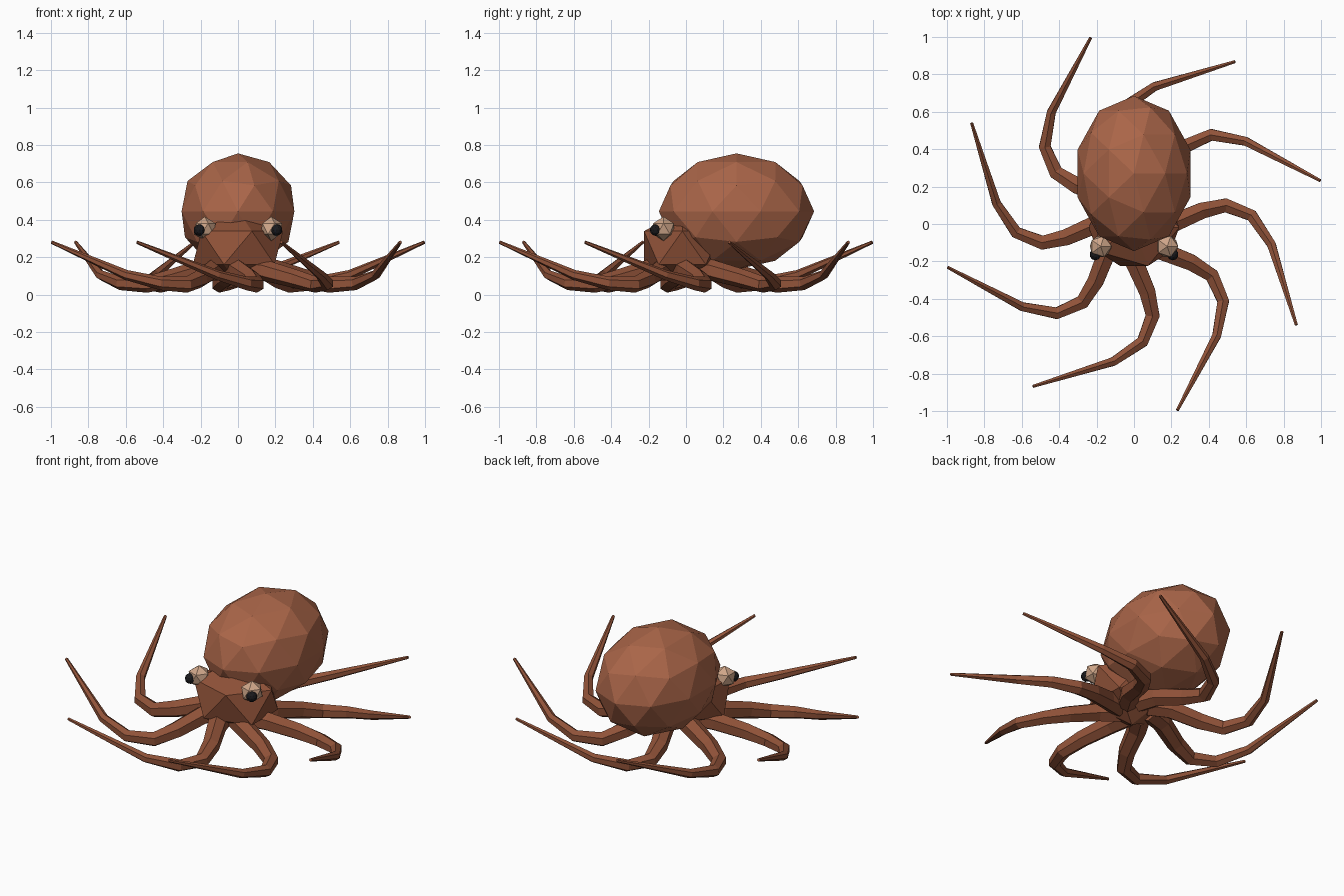
import bpy, bmesh, math
from mathutils import Vector, Matrix

if "Cube" in bpy.data.objects:
    bpy.data.objects.remove(bpy.data.objects["Cube"])


def material(name, rgb):
    m = bpy.data.materials.new(name)
    m.diffuse_color = (*rgb, 1)
    m.use_nodes = True
    m.node_tree.nodes["Principled BSDF"].inputs["Base Color"].default_value = m.diffuse_color
    return m


SKIN = material("skin", (0.40, 0.13, 0.065))
DARK_SKIN = material("dark_skin", (0.28, 0.085, 0.04))
EYE = material("eye_tan", (0.62, 0.38, 0.25))
BLACK = material("black", (0.01, 0.01, 0.012))


def finish(name, bm, mat):
    bmesh.ops.recalc_face_normals(bm, faces=bm.faces)
    me = bpy.data.meshes.new(name)
    bm.to_mesh(me)
    bm.free()
    me.materials.append(mat)
    ob = bpy.data.objects.new(name, me)
    bpy.context.collection.objects.link(ob)
    return ob


def ball(name, center, radii, subdivisions, mat):
    bm = bmesh.new()
    bmesh.ops.create_icosphere(bm, subdivisions=subdivisions, radius=1)
    bmesh.ops.scale(bm, vec=radii, verts=bm.verts)
    bmesh.ops.translate(bm, vec=center, verts=bm.verts)
    return finish(name, bm, mat)


# Body
ball("mantle", (0, 0.27, 0.445), (0.317, 0.415, 0.31), 2, SKIN)
ball("head", (0, -0.02, 0.25), (0.27, 0.24, 0.20), 1, DARK_SKIN)

# Eyes
for side, s in (("left", -1), ("right", 1)):
    ball(f"{side}_eye", (0.178 * s, -0.12, 0.352), (0.065,) * 3, 1, EYE)
    ball(f"{side}_pupil", (0.207 * s, -0.163, 0.345), (0.031,) * 3, 2, BLACK)

# Arm path: x, y, z, thickness radius
ARM = [(-0.03, -0.08, 0.14, 0.060),
       (0.00, -0.20, 0.13, 0.056),
       (0.07, -0.36, 0.085, 0.050),
       (0.10, -0.49, 0.053, 0.043),
       (0.045, -0.63, 0.06, 0.036),
       (-0.11, -0.735, 0.105, 0.027),
       (-0.54, -0.868, 0.28, 0.009)]
SIDES = 6


def arm(name, angle):
    bm = bmesh.new()
    pts = [Vector(p[:3]) for p in ARM]
    rings = []
    for i, p in enumerate(pts):
        before = (p - pts[max(i - 1, 0)]).normalized()
        after = (pts[min(i + 1, len(pts) - 1)] - p).normalized()
        t = (before + after).normalized()
        across = t.cross(Vector((0, 0, 1))).normalized()
        up = across.cross(t)
        r = ARM[i][3]
        rings.append([bm.verts.new(p + r * (math.sin(a) * across + math.cos(a) * up))
                      for a in (math.tau * k / SIDES for k in range(SIDES))])
    for a, b in zip(rings, rings[1:]):
        for k in range(SIDES):
            n = (k + 1) % SIDES
            bm.faces.new((a[k], a[n], b[n], b[k]))
    bm.faces.new(rings[0])
    bm.faces.new(rings[-1])
    bm.transform(Matrix.Rotation(angle, 4, 'Z'))
    finish(name, bm, DARK_SKIN)


# Eight identical arms around the centre
for i in range(8):
    arm(f"arm_{i + 1}", i * math.tau / 8)
